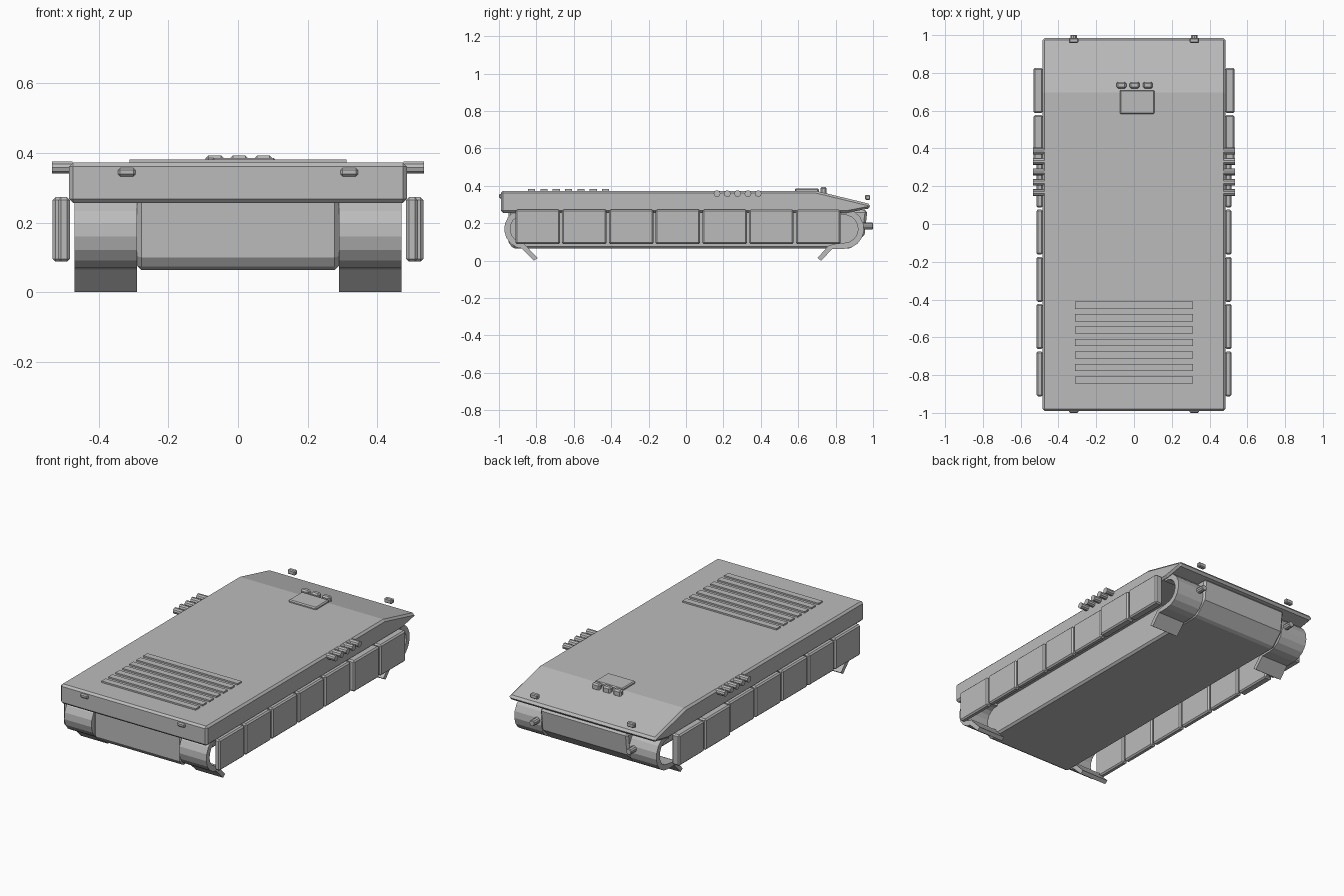
import bpy, bmesh, math
from mathutils import Matrix

if "Cube" in bpy.data.objects:
    bpy.data.objects.remove(bpy.data.objects["Cube"])

paint = bpy.data.materials.new("hull grey")
paint.diffuse_color = (0.5, 0.5, 0.5, 1)
paint.use_nodes = True
paint.node_tree.nodes["Principled BSDF"].inputs["Base Color"].default_value = paint.diffuse_color


def finish(name, bm, bevel=0):
    bmesh.ops.recalc_face_normals(bm, faces=bm.faces)
    me = bpy.data.meshes.new(name)
    bm.to_mesh(me)
    bm.free()
    me.materials.append(paint)
    ob = bpy.data.objects.new(name, me)
    bpy.context.collection.objects.link(ob)
    if bevel:
        m = ob.modifiers.new("bevel", 'BEVEL')
        m.width = bevel
        m.segments = 1
        m.limit_method = 'ANGLE'
        m.angle_limit = math.radians(40)
    return ob


def box(name, x, y, z, bevel=0):
    bm = bmesh.new()
    bmesh.ops.create_cube(bm, size=1)
    for v in bm.verts:
        v.co = [(a + b) / 2 + c * (b - a) for (a, b), c in zip((x, y, z), v.co)]
    return finish(name, bm, bevel)


def prism(name, pts, x0, x1, bevel=0):
    """Extrude a y-z outline from x0 to x1."""
    bm = bmesh.new()
    f = bm.faces.new([bm.verts.new((x0, y, z)) for y, z in pts])
    g = bmesh.ops.extrude_face_region(bm, geom=[f])['geom']
    for v in g:
        if isinstance(v, bmesh.types.BMVert):
            v.co.x = x1
    return finish(name, bm, bevel)


def rod(name, loc, r, length, axis, sides=10, bevel=0):
    bm = bmesh.new()
    rot = Matrix.Rotation(math.pi / 2, 4, 'Y' if axis == 'x' else 'X')
    bmesh.ops.create_cone(bm, cap_ends=True, segments=sides, radius1=r, radius2=r,
                          depth=length, matrix=Matrix.Translation(loc) @ rot)
    return finish(name, bm, bevel)


def span(s, a, b):
    return tuple(sorted((s * a, s * b)))


# upper and lower hull
prism("upper_hull", [(-.99, .256), (.86, .256), (.985, .28), (.985, .303),
                     (.695, .373), (-.99, .373)], -.485, .485, .018)
prism("lower_hull", [(-.95, .27), (-.95, .1), (-.925, .064), (.88, .064),
                     (.955, .14), (.97, .27)], -.29, .29, .012)

# curved track guards with angled mud flaps at both ends
for sx, side in ((-1, "left"), (1, "right")):
    x0, x1 = span(sx, .29, .47)
    for d, end, cy, start, tip in ((-1, "front", -.865, -.865, -.805),
                                   (1, "rear", .845, .77, .715)):
        ro, ri, n, cz = .107, .075, 9, .17
        ang = [math.radians(100 - 190 * i / n) for i in range(n + 1)]
        ring = lambda r: [(cy + d * r * math.cos(a), cz + r * math.sin(a)) for a in ang]
        tail = [(start - d * .005, cz - ro), (start - d * .005, cz - ro + .02)]
        inner = ring(ri)[::-1]
        prism(f"{side}_{end}_track_guard", ring(ro) + tail + inner, x0, x1)
        prism(f"{side}_{end}_mud_flap",
              [(start + d * .015, .066), (start - d * .005, .084),
               (tip - d * .012, .014), (tip + d * .008, 0)], x0, x1)

    # seven side skirt plates, the rear two thicker
    for i in range(7):
        y = -.912 + .25 * i
        box(f"{side}_skirt_{i + 1}", span(sx, .483, .533 if i > 4 else .517),
            (y, y + .238), (.088, .273), .008)

    # smoke launcher tubes
    for i in range(5):
        y = .166 + .055 * i
        rod(f"{side}_launcher_{i + 1}", (sx * .505, y, .358), .018, .06, 'x', 10)

    # lamps and tow hooks
    lx = span(sx, .295, .345)
    box(f"{side}_front_lamp", lx, (-1, -.98), (.333, .357), .006)
    box(f"{side}_rear_lamp", lx, (.958, .985), (.325, .352), .005)
    rod(f"{side}_tow_hook", (sx * .32, .972, .185), .018, .056, 'y', 10, .003)

# roof hatch and its three periscopes
box("hatch", (-.075, .108), (.582, .71), (.365, .386), .006)
for i in range(3):
    x = -.093 + .07 * i
    box(f"periscope_{i + 1}", (x, x + .052), (.718, .752), (.352, .393), .008)

# engine deck slats
for i in range(7):
    y = -.43 - .066 * i
    box(f"deck_slat_{i + 1}", (-.312, .312), (y - .019, y + .019), (.365, .382))
